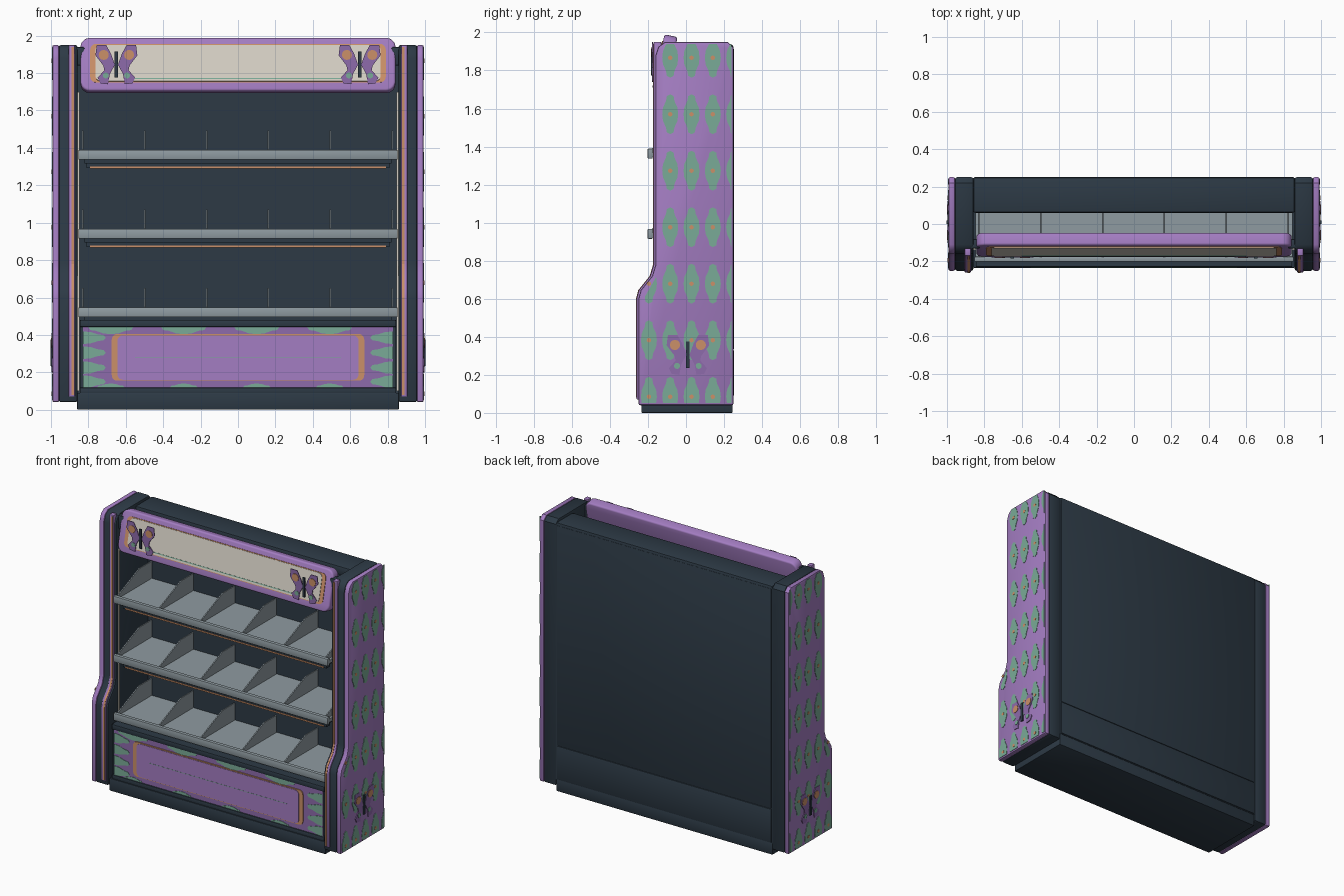
import bpy, bmesh, math

if "Cube" in bpy.data.objects:
    bpy.data.objects.remove(bpy.data.objects["Cube"], do_unlink=True)


def material(name, rgb):
    m = bpy.data.materials.new(name)
    m.use_nodes = True
    m.diffuse_color = (*rgb, 1)
    m.node_tree.nodes["Principled BSDF"].inputs["Base Color"].default_value = (*rgb, 1)
    return m


PURPLE = material("lilac", (0.37, 0.205, 0.54))
PLUM = material("deep_lilac", (0.27, 0.145, 0.41))
DARK = material("slate", (0.026, 0.042, 0.060))
GREY = material("steel_grey", (0.275, 0.328, 0.356))
CREAM = material("cream", (0.66, 0.62, 0.55))
ORANGE = material("apricot", (0.60, 0.28, 0.14))
GREEN = material("sage_green", (0.195, 0.41, 0.31))


def prism(name, polys, axis, a, b, mat, bevel=0, segs=2):
    """Extrude 2D outlines along X (outline is y,z) or Y (outline is x,z)."""
    bm = bmesh.new()
    for pts in polys:
        rings = [[bm.verts.new((d, u, v) if axis == "X" else (u, d, v)) for u, v in pts]
                 for d in (a, b)]
        bm.faces.new(rings[0])
        bm.faces.new(rings[1][::-1])
        for i in range(len(pts)):
            j = (i + 1) % len(pts)
            bm.faces.new((rings[0][j], rings[0][i], rings[1][i], rings[1][j]))
    bmesh.ops.recalc_face_normals(bm, faces=bm.faces)
    if bevel:
        sharp = [e for e in bm.edges if e.calc_face_angle(0) > 0.9]
        bmesh.ops.bevel(bm, geom=sharp, offset=bevel, segments=segs, profile=0.5,
                        affect="EDGES", clamp_overlap=True)
    me = bpy.data.meshes.new(name)
    bm.to_mesh(me)
    bm.free()
    me.materials.append(mat)
    ob = bpy.data.objects.new(name, me)
    bpy.context.collection.objects.link(ob)
    if bevel:
        bpy.ops.object.select_all(action="DESELECT")
        ob.select_set(True)
        bpy.context.view_layer.objects.active = ob
        bpy.ops.object.shade_smooth_by_angle(angle=math.radians(40))
    return ob


def rect(u0, u1, v0, v1):
    return [(u0, v0), (u1, v0), (u1, v1), (u0, v1)]


def box(name, x, y, z, mat, bevel=0):
    return prism(name, [rect(*x, *z)], "Y", *y, mat, bevel)


def round_rect(w, v0, v1, r, n=5):
    """Rounded rectangle of half width w."""
    pts = []
    for cu, cv, start in ((w - r, v1 - r, 0), (r - w, v1 - r, 90),
                          (r - w, v0 + r, 180), (w - r, v0 + r, 270)):
        for k in range(n + 1):
            t = math.radians(start + 90 * k / n)
            pts.append((cu + r * math.cos(t), cv + r * math.sin(t)))
    return pts


def disc(cu, cv, r, n=12):
    return [(cu + r * math.cos(k * math.tau / n), cv + r * math.sin(k * math.tau / n))
            for k in range(n)]


def butterfly(name, cu, cv, axis, face, out):
    """Butterfly plaque standing on a plane; out is the outward sign."""
    upper = [(.008, .0), (.03, .06), (.055, .105), (.105, .105), (.112, .05), (.07, -.005)]
    lower = [(.008, .0), (.07, -.005), (.065, -.03), (.1, -.07), (.085, -.1), (.045, -.105), (.035, -.05)]
    move = lambda pts, s: [(cu + s * u, cv + v) for u, v in pts]
    wings = [move(w, s) for w in (upper, lower) for s in (1, -1)]
    prism(name + "_wings", wings, axis, face, face + out * .005, PLUM)
    prism(name + "_upper_spots", [disc(cu + s * .068, cv + .052, .027) for s in (1, -1)],
          axis, face, face + out * .008, ORANGE)
    prism(name + "_lower_spots", [disc(cu + s * .057, cv - .058, .016) for s in (1, -1)],
          axis, face, face + out * .008, GREEN)
    prism(name + "_body", [rect(cu - .009, cu + .009, cv - .07, cv + .07)],
          axis, face, face + out * .010, DARK)


# Side walls: stepped front edge shared by the core, outer skin and trim
front_edge = [(-.25, .6), (-.238, .645), (-.178, .72), (-.16, .78)]
side = [(-.25, .04)] + front_edge + [(-.16, 1.88), (-.145, 1.925), (-.11, 1.95),
                                     (.22, 1.95), (.25, 1.92), (.25, .04)]


def front_y(z):
    return -.25 + .09 * min(1, max(0, (z - .6) / .17))


def ribbon(front, back, z0, z1):
    path = [(-.25, z0)] + front_edge + [(-.16, z1)]
    return [(y - front, z) for y, z in path] + [(y + back, z) for y, z in reversed(path)]


# Repeating ornament: a spindle with narrow tips
half = [(.018, .095), (.022, .07), (.038, .035), (.042, 0),
        (.038, -.035), (.022, -.07), (.018, -.095)]
spindle = [(0, .105)] + half + [(0, -.105)] + [(-u, v) for u, v in reversed(half)]
ornaments, dots = [], []
for col in range(5):
    for row in range(7):
        cy, cz = -.195 + .112 * col, .085 + .297 * row
        if col == 0 and row > 2:
            continue
        pts = [(min(cy + u, .24), min(max(cz + v, .052), 1.94)) for u, v in spindle]
        pts = [p for p in pts if p[0] > front_y(p[1]) + .01]
        ornaments.append(pts)
        if col < 4:
            dots.append(disc(cy, cz, .012, 8))

for s, label in ((1, "left"), (-1, "right")):
    prism(label + "_side_core", [side], "X", s * .858, s * .958, DARK, .012)
    prism(label + "_side_skin", [side], "X", s * .956, s * .993, PURPLE, .010)
    prism(label + "_side_ornaments", ornaments, "X", s * .992, s * .9955, GREEN)
    prism(label + "_side_dots", dots, "X", s * .992, s * .997, ORANGE)
    butterfly(label + "_side_butterfly", .01, .305, "X", s * .993, s)
    prism(label + "_front_trim", [ribbon(.010, .03, .07, 1.95)], "X", s * .872, s * .906, PURPLE, .005)
    prism(label + "_trim_inlay", [ribbon(.013, .0, .08, 1.94)], "X", s * .877, s * .890, ORANGE)
    box(label + "_light_strip", (s * .847, s * .859), (-.14, -.13), (.1, 1.7), CREAM)
    box(label + "_sign_bracket", (s * .82, s * .875), (-.13, -.08), (1.84, 1.94), DARK, .008)
    butterfly(label + "_sign_butterfly", s * .65, 1.845, "Y", -.174, -1)

# Cabinet: plinth, back, top and lower body
box("plinth", (-.86, .86), (-.235, .245), (0, .09), DARK, .006)
box("back_panel", (-.86, .86), (.2, .247), (.085, 1.92), DARK)
box("rear_upper_cover", (-.853, .853), (.24, .252), (.335, 1.915), DARK, .004)
box("rear_lower_cover", (-.853, .853), (.24, .252), (.09, .33), DARK, .004)
box("top_cover", (-.86, .86), (.06, .25), (1.87, 1.935), DARK, .012)
box("lower_body", (-.845, .845), (-.215, .21), (.085, .48), DARK)
box("lower_frame_top", (-.845, .845), (-.23, -.21), (.443, .48), DARK, .005)
box("lower_frame_bottom", (-.845, .845), (-.23, -.21), (.085, .118), DARK, .005)

# Lower front panel with scalloped edges and a framed plaque
box("lower_panel", (-.83, .83), (-.222, -.21), (.118, .443), PLUM)
scallops = []
for cx in (-.68, -.29, .1, .49):
    scallops.append([(cx + 1.15 * v, .442 + .9 * min(u, 0)) for u, v in spindle])
    scallops.append([(cx + .7 * v, .119 + .5 * max(u, 0)) for u, v in spindle])
for cz in (.15, .225, .305, .385):
    for s in (1, -1):
        scallops.append([(s * (.828 - 1.15 * max(v, 0)), cz + .8 * u) for u, v in spindle])
prism("lower_panel_scallops", scallops, "Y", -.2245, -.22, GREEN)
prism("lower_plaque_border", [round_rect(.675, .155, .405, .03)], "Y", -.228, -.22, ORANGE)
prism("lower_plaque", [round_rect(.645, .16, .398, .03)], "Y", -.231, -.22, PURPLE)
box("lower_plaque_line", (-.55, .55), (-.232, -.23), (.279, .282), GREEN)

# Shelves with front rails and sloping dividers
divider = [(-.178, .03), (-.178, .055), (.06, .155), (.2, .155), (.2, .03)]
for name, z in (("bottom", .495), ("middle", .915), ("top", 1.337)):
    box(name + "_shelf", (-.848, .848), (-.18, .205), (z + .008, z + .033), GREY)
    box(name + "_shelf_rail", (-.853, .853), (-.202, -.175), (z, z + .052), GREY, .005)
    box(name + "_shelf_support", (-.82, .82), (-.165, -.10), (z - .02, z + .01), DARK)
    profile = [(y, z + h) for y, h in divider]
    for i in range(6):
        x = -.83 + .331 * i
        prism(f"{name}_divider_{i + 1}", [profile], "X", x - .004, x + .004, GREY)
    if name != "bottom":
        box(name + "_shelf_lamp_housing", (-.81, .81), (-.15, -.11), (z - .045, z - .015), DARK)
        box(name + "_shelf_lamp", (-.79, .79), (-.154, -.12), (z - .047, z - .037), ORANGE)

# Header sign, leaning back
sign = [
    prism("sign_frame", [round_rect(.842, 0, .292, .05)], "Y", 0, .07, PURPLE, .012, 3),
    prism("sign_border", [round_rect(.79, .045, .255, .03)], "Y", -.004, .01, ORANGE),
    prism("sign_board", [round_rect(.762, .05, .25, .03)], "Y", -.007, .01, CREAM),
    box("sign_line", (-.6, .6), (-.009, 0), (.062, .068), GREEN),
]
for ob in sign:
    ob.location = (0, -.178, 1.706)
    ob.rotation_euler.x = math.radians(-13)
